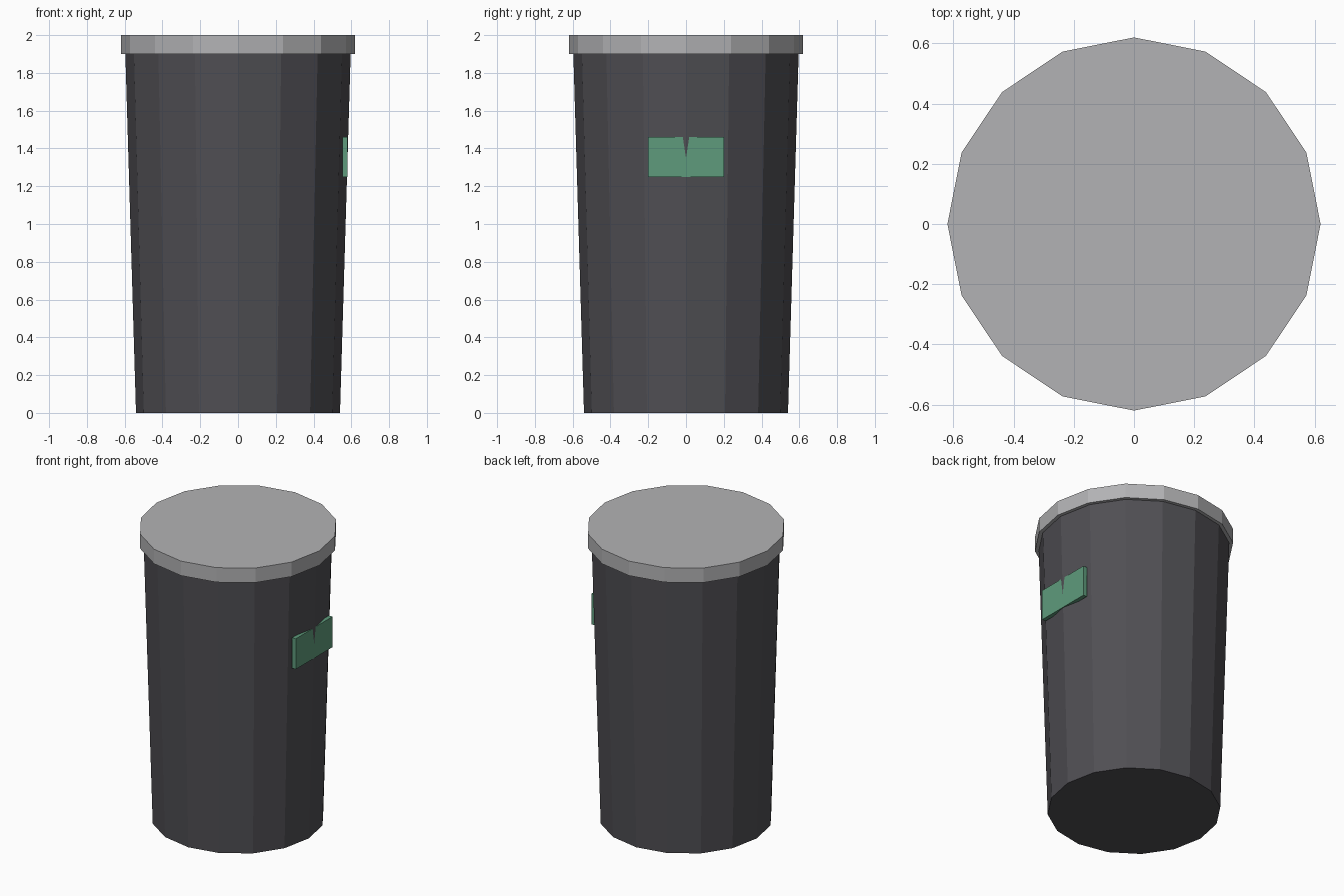
import bpy

if "Cube" in bpy.data.objects:
    bpy.data.objects.remove(bpy.data.objects["Cube"], do_unlink=True)

SIDES = 16


def material(name, rgb):
    mat = bpy.data.materials.new(name)
    mat.use_nodes = True
    color = (*rgb, 1)
    mat.diffuse_color = color
    mat.node_tree.nodes["Principled BSDF"].inputs["Base Color"].default_value = color
    return mat


def drum(name, r_bottom, r_top, z_bottom, z_top, mat):
    # Faceted round part with corners on the x and y axes
    bpy.ops.mesh.primitive_cone_add(
        vertices=SIDES, radius1=r_bottom, radius2=r_top,
        depth=z_top - z_bottom, location=(0, 0, (z_bottom + z_top) / 2))
    obj = bpy.context.object
    obj.name = name
    obj.data.materials.append(mat)
    return obj


charcoal = material("charcoal", (0.08, 0.078, 0.088))
light_grey = material("light grey", (0.45, 0.45, 0.46))
green = material("green", (0.112, 0.328, 0.2))

# Tapered container and its overhanging lid
drum("container_body", 0.54, 0.597, 0, 1.92, charcoal)
drum("lid", 0.62, 0.62, 1.9, 2.0, light_grey)

# Flat label plate on the left side
bpy.ops.mesh.primitive_cube_add(size=1, location=(0.566, 0, 1.355))
label = bpy.context.object
label.name = "label_plate"
label.scale = (0.028, 0.4, 0.21)
bpy.ops.object.transform_apply(location=False, rotation=False, scale=True)
label.data.materials.append(green)
